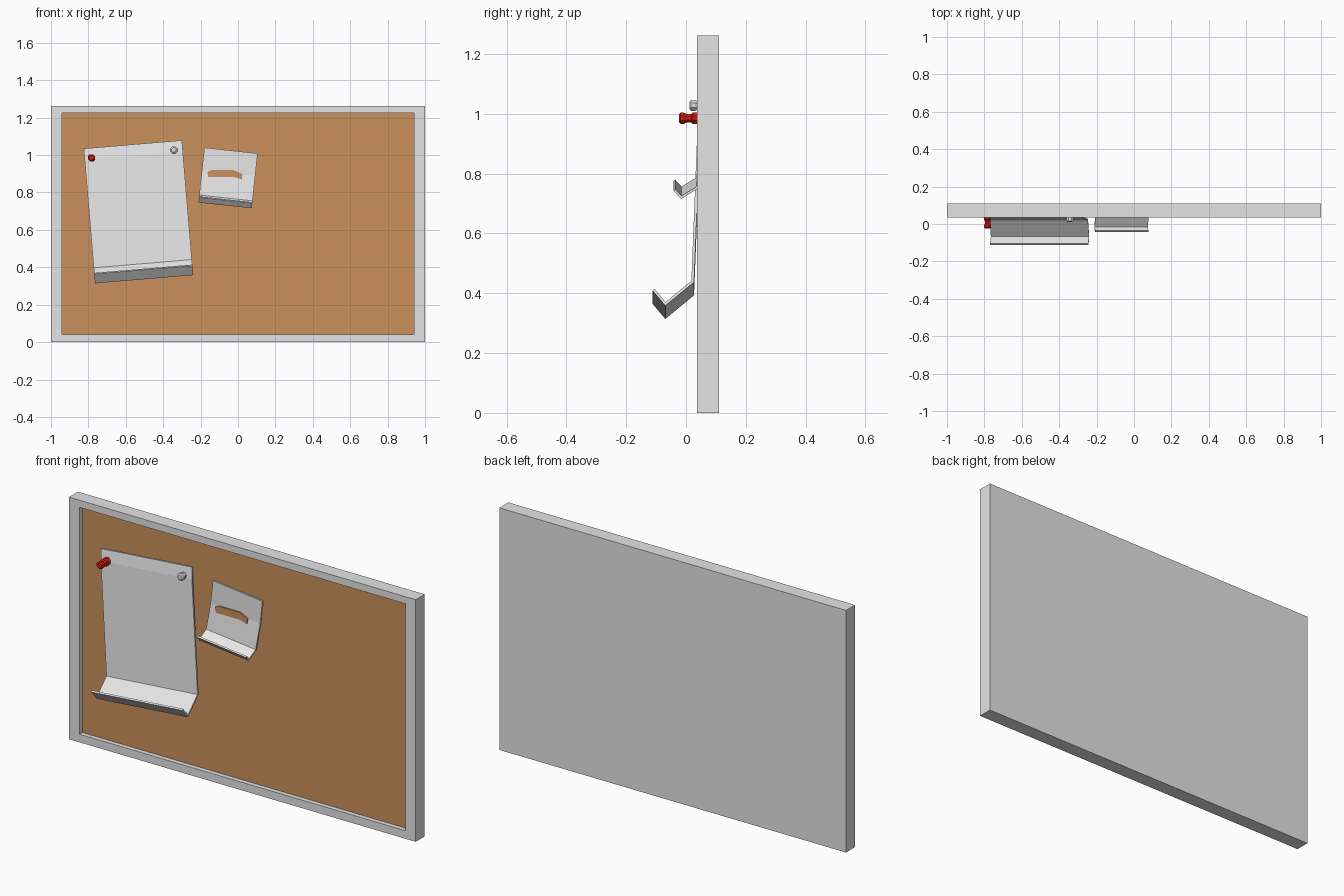
import bpy, bmesh, math
from mathutils import Vector

if "Cube" in bpy.data.objects:
    bpy.data.objects.remove(bpy.data.objects["Cube"])


def material(name, rgb):
    m = bpy.data.materials.new(name)
    m.diffuse_color = (*rgb, 1)
    m.use_nodes = True
    m.node_tree.nodes["Principled BSDF"].inputs["Base Color"].default_value = m.diffuse_color
    return m


FRAME = material("frame_grey", (0.78, 0.78, 0.78))
PAPER = material("paper_white", (0.82, 0.82, 0.82))
CORK = material("cork_brown", (0.60, 0.28, 0.107))
RED = material("pin_red", (0.68, 0.012, 0.003))
SILVER = material("pin_silver", (0.75, 0.75, 0.75))


def finish(name, bm, *mats, recalc=True):
    if recalc:
        bmesh.ops.recalc_face_normals(bm, faces=bm.faces)
    me = bpy.data.meshes.new(name)
    bm.to_mesh(me)
    bm.free()
    for m in mats:
        me.materials.append(m)
    ob = bpy.data.objects.new(name, me)
    bpy.context.collection.objects.link(ob)
    return ob


def loft(name, rings, *mats, last_mat=0):
    """Skin a list of closed point rings and cap both ends."""
    bm = bmesh.new()
    rings = [[bm.verts.new(p) for p in r] for r in rings]
    for a, b in zip(rings, rings[1:]):
        for i in range(len(a)):
            j = (i + 1) % len(a)
            bm.faces.new((a[i], a[j], b[j], b[i]))
    bm.faces.new(rings[0])
    bm.faces.new(rings[-1]).material_index = last_mat
    return finish(name, bm, *mats)


def rect(x, z0, z1, y):
    return [(-x, y, z0), (x, y, z0), (x, y, z1), (-x, y, z1)]


# Board: frame with a recessed cork panel
loft("cork_board", [rect(1, 0, 1.262, 0.11), rect(1, 0, 1.262, 0.036),
                    rect(0.94, 0.042, 1.225, 0.036), rect(0.94, 0.042, 1.225, 0.06)],
     FRAME, CORK, last_mat=1)


def sheet(name, corner, width, angle, profile, thick):
    """Folded sheet hung from its top left corner; profile is (y, drop)."""
    bm = bmesh.new()
    rows = [(bm.verts.new((0, y, -d)), bm.verts.new((width, y, -d))) for y, d in profile]
    for (a, b), (c, d) in zip(rows, rows[1:]):
        bm.faces.new((a, c, d, b))
    ob = finish(name, bm, PAPER, recalc=False)
    ob.location = (corner[0], 0, corner[1])
    ob.rotation_euler = (0, -math.radians(angle), 0)
    mod = ob.modifiers.new("thickness", 'SOLIDIFY')
    mod.thickness = thick
    mod.offset = -1
    mod.use_even_offset = True


# Papers with curled-up bottoms
sheet("large_paper", (-0.825, 1.035), 0.527, 4.8,
      [(0.05, 0), (0.041, 0.06), (0.018, 0.64), (-0.068, 0.711), (-0.105, 0.667)], 0.009)
sheet("small_note", (-0.18, 1.04), 0.287, -6.2,
      [(0.05, 0), (0.05, 0.12), (0.034, 0.255), (-0.015, 0.285), (-0.036, 0.262)], 0.008)

# Cork-coloured patch showing on the small note
outline = [(-0.163, 0.91), (-0.14, 0.92), (-0.02, 0.92), (0.024, 0.898),
           (0.02, 0.87), (-0.02, 0.882), (-0.16, 0.882)]
loft("note_patch", [[(x, y, z) for x, z in outline] for y in (0.050, 0.043)], CORK)


# Push pins: spool shapes pointing forward
def pin(name, x, z, front, mat, sides=8):
    profile = [(0.013, 0), (0.02, 0.005), (0.02, 0.018), (0.016, 0.025),
               (0.016, 0.042), (0.021, 0.047), (0.021, 0.066), (0.004, 0.068)]
    rings = [[(x + r * math.cos(2 * math.pi * (i + .5) / sides), front + d,
               z + r * math.sin(2 * math.pi * (i + .5) / sides)) for i in range(sides)]
             for r, d in profile]
    loft(name, rings, mat)


pin("red_pin", -0.783, 0.985, -0.024, RED)
pin("silver_pin", -0.343, 1.028, 0.012, SILVER)
